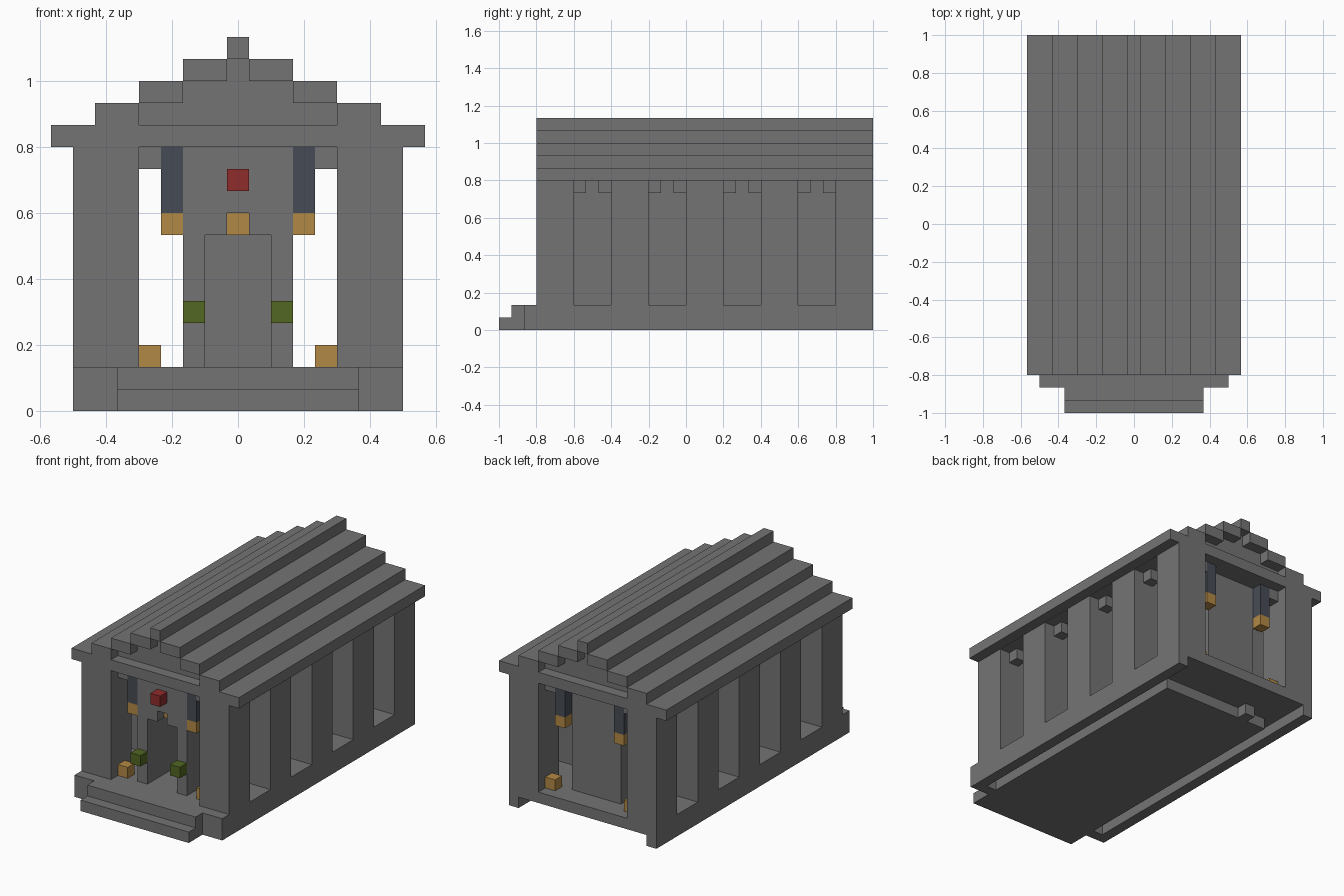
import bpy
import bmesh
from mathutils import Vector

cube = bpy.data.objects.get("Cube")
if cube:
    bpy.data.objects.remove(cube, do_unlink=True)

U = 1 / 15  # size of one building block


def material(name, rgb):
    mat = bpy.data.materials.new(name)
    mat.use_nodes = True
    color = (*rgb, 1)
    mat.diffuse_color = color
    mat.node_tree.nodes["Principled BSDF"].inputs["Base Color"].default_value = color
    return mat


STONE = material("grey stone", (0.175, 0.175, 0.175))
AMBER = material("amber lamp", (0.45, 0.25, 0.06))
RED = material("red jewel", (0.28, 0.025, 0.025))
GREEN = material("green leaf", (0.085, 0.135, 0.016))
IRON = material("blue iron", (0.062, 0.073, 0.092))


def finish(name, bm, mat):
    bmesh.ops.recalc_face_normals(bm, faces=bm.faces)
    mesh = bpy.data.meshes.new(name)
    bm.to_mesh(mesh)
    bm.free()
    mesh.materials.append(mat)
    obj = bpy.data.objects.new(name, mesh)
    bpy.context.collection.objects.link(obj)
    return obj


def box(name, xs, ys, zs, mat=STONE):
    """Box from its block ranges along x, y and z."""
    bm = bmesh.new()
    bmesh.ops.create_cube(bm, size=1)
    for v in bm.verts:
        v.co = Vector([((a + b) / 2 + c * (b - a)) * U
                       for (a, b), c in zip((xs, ys, zs), v.co)])
    return finish(name, bm, mat)


def pair(name, xs, ys, zs, mat=STONE):
    """The same box on the left and, mirrored, on the right."""
    box(name + "_left", xs, ys, zs, mat)
    box(name + "_right", (-xs[1], -xs[0]), ys, zs, mat)


def slab(name, outline, start, end, axis, mat=STONE):
    """Extrude a 2D outline (other axis, z) along x or y."""
    bm = bmesh.new()
    place = (lambda p: (start, *p)) if axis == "x" else (lambda p: (p[0], start, p[1]))
    face = bm.faces.new([bm.verts.new(Vector(place(p)) * U) for p in outline])
    grown = bmesh.ops.extrude_face_region(bm, geom=[face])["geom"]
    step = Vector((end - start, 0, 0) if axis == "x" else (0, end - start, 0)) * U
    bmesh.ops.translate(bm, vec=step, verts=[g for g in grown if isinstance(g, bmesh.types.BMVert)])
    return finish(name, bm, mat)


FRONT, BACK = -12, 15
WINDOWS = (-9, -3, 3, 9)
ENDS = {"front": (-11, -10), "back": (13, 14)}

# Base: floor, hollow underside and entrance steps
box("floor", (-7.5, 7.5), (-13, BACK), (1, 2))
box("foundation", (-5.5, 5.5), (-13, 11), (0, 1))
box("foundation_block", (-3.5, -2.5), (11, 12), (0, 1))
pair("skirt", (6.5, 7.5), (-13, BACK), (0, 1))
pair("skirt_corner", (5.5, 6.5), (-13, -12), (0, 1))
box("upper_step", (-5.5, 5.5), (-14, -13), (0, 2))
box("lower_step", (-5.5, 5.5), (-15, -14), (0, 1))

# Thick side walls, notched by tall windows
comb = [(FRONT, 12), (FRONT, 2)]
for y in WINDOWS:
    comb += [(y, 2), (y, 12), (y + 3, 12), (y + 3, 2)]
comb += [(BACK, 2), (BACK, 12)]
# The outline is closed just under the roof, leaving the piers joined by a thin head
comb = [(y, z - 0.02 if z == 12 and FRONT < y < BACK else z) for y, z in comb]
slab("side_wall_left", comb, 4.5, 7.5, "x")
slab("side_wall_right", comb, -7.5, -4.5, "x")

# Small corbels in the window heads
for i, y in enumerate(WINDOWS):
    for j, start in enumerate((y, y + 2)):
        pair(f"window_corbel_{i}_{j}", (5.5, 6.5), (start, start + 1), (11, 12))

# Roof: flat slab, stepped ridges and recessed gable filling
box("roof_slab", (-8.5, 8.5), (FRONT, BACK), (12, 13))
for i in range(3):
    inner = 4.5 - 2 * i
    zs = (13 + i, 14 + i)
    pair(f"roof_step_{i}", (inner, inner + 2), (FRONT, BACK), zs)
    box(f"gable_fill_{i}", (-inner, inner), (FRONT + 1, BACK - 1), zs)
box("roof_ridge", (-0.5, 0.5), (FRONT, BACK), (16, 17))

# Inner chamber with a notched doorway
doorway = [(-2.5, 2), (-1.5, 2), (-1.5, 8), (-0.5, 8), (-0.5, 9)]
doorway += [(-x, z) for x, z in reversed(doorway)] + [(2.5, 12), (-2.5, 12)]
slab("chamber_front", doorway, -11, -10, "y")
pair("chamber_side", (1.5, 2.5), (-10, 12), (2, 12))
box("chamber_back", (-2.5, 2.5), (12, 13), (2, 12))
box("chamber_lamp", (-0.5, 0.5), (-10, -9), (8, 9), AMBER)

# Ornaments on the chamber front
box("door_jewel", (-0.5, 0.5), (-12, -11), (10, 11), RED)
pair("door_plant", (1.5, 2.5), (-12, -11), (4, 5), GREEN)

# Lanterns, floor lamps and corbels at both ends
for end, ys in ENDS.items():
    pair(f"{end}_lantern_hanger", (2.5, 3.5), ys, (9, 12), IRON)
    pair(f"{end}_lantern", (2.5, 3.5), ys, (8, 9), AMBER)
    pair(f"{end}_floor_lamp", (3.5, 4.5), ys, (2, 3), AMBER)
    pair(f"{end}_corbel", (3.5, 4.5), ys, (11, 12))
